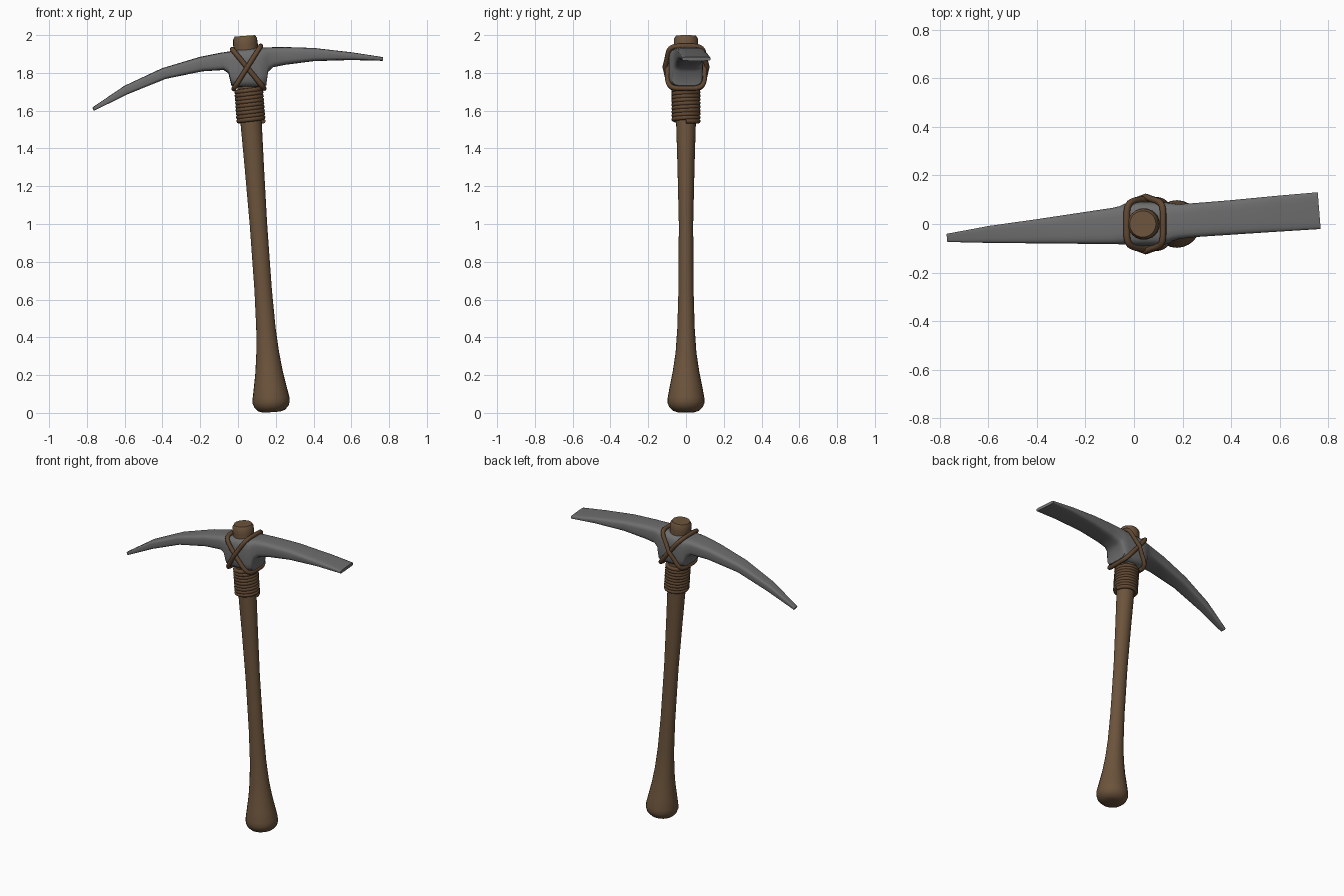
import bpy, bmesh, math
from mathutils import Vector

if "Cube" in bpy.data.objects:
    bpy.data.objects.remove(bpy.data.objects["Cube"])


def material(name, rgb):
    m = bpy.data.materials.new(name)
    m.use_nodes = True
    m.diffuse_color = (*rgb, 1)
    m.node_tree.nodes["Principled BSDF"].inputs["Base Color"].default_value = (*rgb, 1)
    return m


wood = material("brown wood", (0.15, 0.088, 0.045))
cord = material("dark cord", (0.12, 0.065, 0.032))
iron = material("grey iron", (0.155, 0.155, 0.155))


def smooth(ob, angle):
    bpy.ops.object.select_all(action='DESELECT')
    ob.select_set(True)
    bpy.context.view_layer.objects.active = ob
    bpy.ops.object.shade_smooth_by_angle(angle=math.radians(angle))


def loft(name, rings, mat, angle):
    """Skin a list of equal closed rings and cap both ends."""
    bm = bmesh.new()
    loops = [[bm.verts.new(p) for p in ring] for ring in rings]
    n = len(loops[0])
    for a, b in zip(loops, loops[1:]):
        for i in range(n):
            j = (i + 1) % n
            bm.faces.new((a[i], a[j], b[j], b[i]))
    bm.faces.new(loops[0])
    bm.faces.new(loops[-1])
    bmesh.ops.recalc_face_normals(bm, faces=bm.faces)
    me = bpy.data.meshes.new(name)
    bm.to_mesh(me)
    bm.free()
    me.materials.append(mat)
    ob = bpy.data.objects.new(name, me)
    bpy.context.collection.objects.link(ob)
    smooth(ob, angle)
    return ob


def rope(name, points, radius, closed):
    """Round cord along a path, turned into a mesh."""
    cu = bpy.data.curves.new(name, 'CURVE')
    cu.dimensions = '3D'
    cu.bevel_depth = radius
    cu.bevel_resolution = 2
    cu.use_fill_caps = True
    sp = cu.splines.new('POLY')
    sp.points.add(len(points) - 1)
    for p, q in zip(sp.points, points):
        p.co = (*q, 1)
    sp.use_cyclic_u = closed
    cu.materials.append(cord)
    ob = bpy.data.objects.new(name, cu)
    bpy.context.collection.objects.link(ob)
    bpy.ops.object.select_all(action='DESELECT')
    ob.select_set(True)
    bpy.context.view_layer.objects.active = ob
    bpy.ops.object.convert(target='MESH')
    smooth(bpy.context.object, 60)


# The handle leans along this axis
LEAN = -0.072


def axis_x(z):
    return 0.18 + LEAN * z


def ring_point(z, angle, rx, ry):
    dx = rx * math.cos(angle)
    return Vector((axis_x(z) + dx, ry * math.sin(angle), z - LEAN * dx))


# Handle: height, x radius, y radius
profile = [
    (0.004, 0.045, 0.045), (0.012, 0.07, 0.07), (0.032, 0.09, 0.09),
    (0.055, 0.098, 0.098), (0.08, 0.097, 0.097), (0.14, 0.086, 0.086),
    (0.22, 0.072, 0.07), (0.32, 0.06, 0.055), (0.45, 0.051, 0.046),
    (0.65, 0.046, 0.04), (1.0, 0.046, 0.038), (1.3, 0.051, 0.045),
    (1.53, 0.056, 0.052), (1.75, 0.06, 0.06), (1.95, 0.065, 0.065),
    (1.98, 0.063, 0.063), (1.996, 0.054, 0.054)]
N = 24
loft("handle", [[ring_point(z, 2 * math.pi * i / N, rx, ry) for i in range(N)]
                for z, rx, ry in profile], wood, 40)

# Head stations: top x, top z, bottom x, bottom z, centre y, half width
stations = [
    (-0.77, 1.617, -0.762, 1.6, -0.057, 0.017),
    (-0.6, 1.732, -0.585, 1.687, -0.043, 0.035),
    (-0.4, 1.825, -0.385, 1.768, -0.03, 0.05),
    (-0.2, 1.885, -0.19, 1.808, -0.016, 0.066),
    (-0.09, 1.907, -0.075, 1.815, -0.008, 0.075),
    (-0.06, 1.912, -0.05, 1.797, -0.005, 0.079),
    (-0.035, 1.916, -0.035, 1.732, 0, 0.085),
    (0.0, 1.924, -0.005, 1.724, 0, 0.091),
    (0.1, 1.932, 0.115, 1.724, 0, 0.091),
    (0.135, 1.934, 0.148, 1.732, 0.004, 0.085),
    (0.15, 1.935, 0.158, 1.805, 0.008, 0.079),
    (0.18, 1.936, 0.185, 1.83, 0.01, 0.072),
    (0.25, 1.937, 0.25, 1.843, 0.016, 0.07),
    (0.4, 1.932, 0.4, 1.862, 0.027, 0.071),
    (0.6, 1.909, 0.6, 1.868, 0.043, 0.074),
    (0.762, 1.884, 0.762, 1.864, 0.055, 0.076)]


def head_ring(tx, tz, bx, bz, cy, hw, n=20):
    """Rounded box section between the top and bottom edges."""
    pts = []
    for i in range(n):
        a = 2 * math.pi * (i + 0.5) / n
        c, s = math.cos(a), math.sin(a)
        u = math.copysign(abs(c) ** 0.45, c)
        t = 0.5 + 0.5 * math.copysign(abs(s) ** 0.45, s)
        y = hw * u
        x = bx + (tx - bx) * t - 0.08 * y * min(1, abs(tx) / 0.3)
        pts.append(Vector((x, cy + y, bz + (tz - bz) * t)))
    return pts


loft("pick_head", [head_ring(*s) for s in stations], iron, 50)

# Coiled binding under the head
TURNS, STEPS = 9, 24
coil = []
for k in range(TURNS * STEPS + 1):
    z = 1.54 + 0.172 * k / (TURNS * STEPS)
    coil.append(ring_point(z, 2 * math.pi * k / STEPS, 0.065, 0.065))
rope("coiled_binding", coil, 0.0125, False)


# Two slanted loops that cross on the front and back of the head
def cross_loop(name, top, bottom, bulge):
    pts = []
    n = 48
    for i in range(n):
        a = 2 * math.pi * i / n
        c, s = math.cos(a), math.sin(a)
        y = 0.099 * math.copysign(abs(c) ** 0.4, c)
        t = 0.5 + 0.5 * math.copysign(abs(s) ** 0.5, s)
        y += math.copysign(bulge * math.exp(-((t - 0.5) / 0.15) ** 2), c)
        pts.append(Vector(bottom).lerp(Vector(top), t) + Vector((0, y, 0)))
    rope(name, pts, 0.0135, True)


cross_loop("cross_cord_left", (-0.03, 0, 1.925), (0.138, 0, 1.718), 0.0)
cross_loop("cross_cord_right", (0.12, 0, 1.942), (-0.022, 0, 1.716), 0.013)
